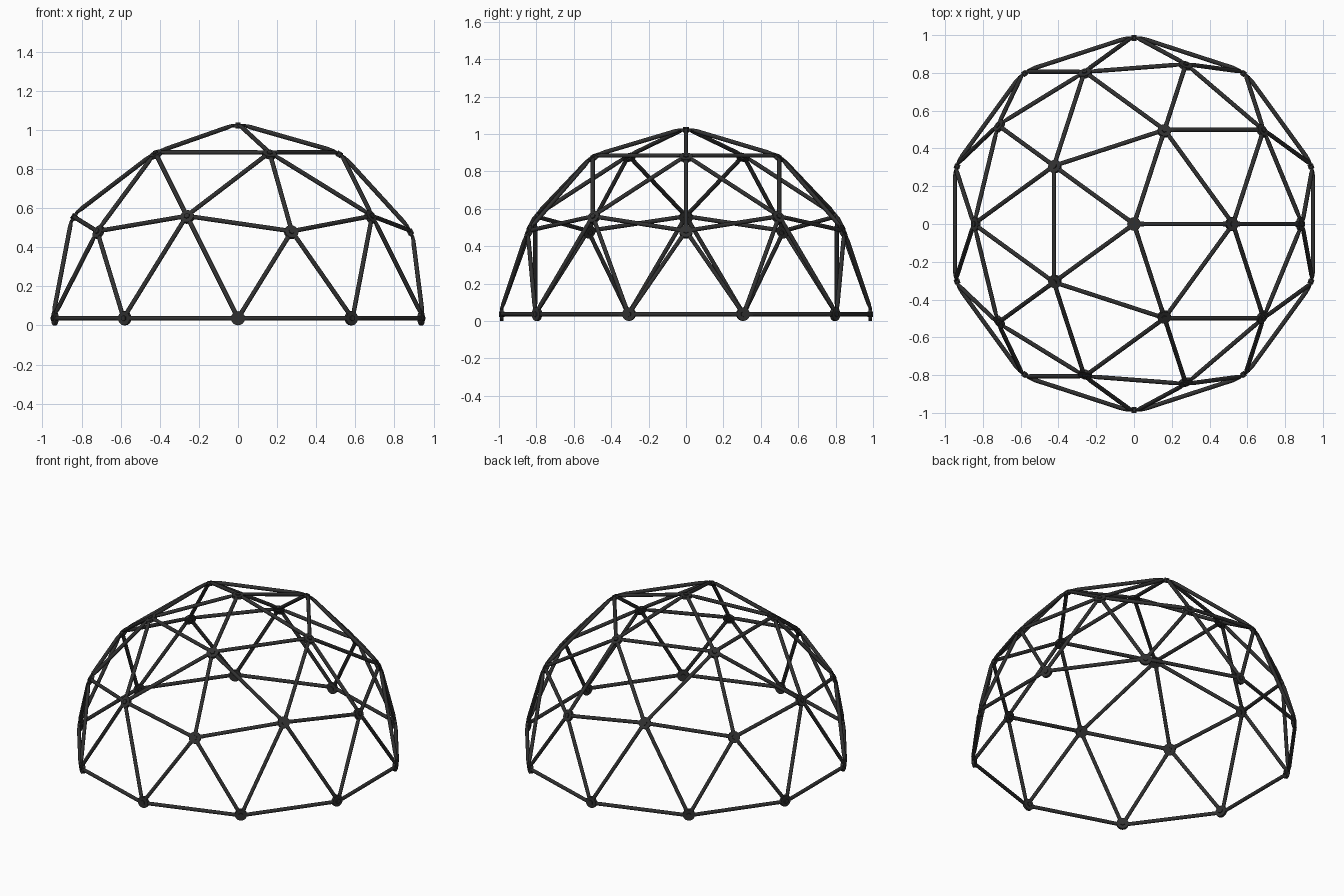
import bpy, bmesh, math
from mathutils import Vector, Matrix

if "Cube" in bpy.data.objects:
    bpy.data.objects.remove(bpy.data.objects["Cube"])

R = 0.985          # sphere radius to the hub centres
BASE = 0.037       # height of the base ring
ORIGIN = Vector((0, 0, BASE))

mat = bpy.data.materials.new("dark_metal")
mat.diffuse_color = (0.03, 0.03, 0.03, 1)
mat.use_nodes = True
mat.node_tree.nodes["Principled BSDF"].inputs["Base Color"].default_value = mat.diffuse_color


def finish(bm, name):
    bmesh.ops.recalc_face_normals(bm, faces=bm.faces)
    me = bpy.data.meshes.new(name)
    bm.to_mesh(me)
    bm.free()
    me.materials.append(mat)
    ob = bpy.data.objects.new(name, me)
    bpy.context.collection.objects.link(ob)
    bpy.ops.object.select_all(action='DESELECT')
    ob.select_set(True)
    bpy.context.view_layer.objects.active = ob
    bpy.ops.object.shade_smooth_by_angle(angle=math.radians(35))
    ob.select_set(False)
    return ob


def ring(count, polar, start):
    return [Vector((math.sin(polar) * math.cos(start + i * math.tau / count),
                    math.sin(polar) * math.sin(start + i * math.tau / count),
                    math.cos(polar))) for i in range(count)]


# Hub directions of a two-frequency icosahedral hemisphere
a = math.atan(2)
mid = math.acos(math.sqrt((5 - math.sqrt(5)) / 10))
hubs = [Vector((0, 0, 1))]
hubs += ring(5, a / 2, 0)
hubs += ring(5, mid, math.pi / 5)
hubs += ring(5, a, 0)
hubs += ring(10, math.pi / 2, math.pi / 10)


def strut(p, q, name):
    # Round tube whose flattened ends bend to lie tangent to the sphere
    chord = (q - p).normalized()
    side = p.cross(q).normalized()
    tp = (chord - p * chord.dot(p)).normalized()
    tq = (-chord + q * chord.dot(q)).normalized()
    P, Q = p * R + ORIGIN, q * R + ORIGIN
    bp, bq = P + tp * 0.036, Q + tq * 0.036
    c = (bq - bp).normalized()
    up = side.cross(c)
    if up.dot(p) < 0:
        up = -up
    half_p, half_q = (p + up).normalized(), (q + up).normalized()
    flat, part, tube = (0.013, 0.006), (0.0125, 0.008), (0.0115, 0.0115)
    sections = [(P, p, flat), (P + tp * 0.022, p, flat), (bp, half_p, part),
                (bp + c * 0.03, up, tube), (bq - c * 0.03, up, tube),
                (bq, half_q, part), (Q + tq * 0.022, q, flat), (Q, q, flat)]
    bm = bmesh.new()
    n = 12
    loops = []
    for pos, nrm, (w, h) in sections:
        loops.append([bm.verts.new(pos + side * (w * math.cos(k * math.tau / n))
                                   + nrm * (h * math.sin(k * math.tau / n)))
                      for k in range(n)])
    for l0, l1 in zip(loops, loops[1:]):
        for k in range(n):
            bm.faces.new((l0[k], l0[(k + 1) % n], l1[(k + 1) % n], l1[k]))
    bm.faces.new(loops[0])
    bm.faces.new(loops[-1])
    finish(bm, name)


def hub(d, name):
    # Round plate with a hexagonal bolt through it
    bm = bmesh.new()
    rot = d.to_track_quat('Z', 'Y').to_matrix().to_4x4()
    place = Matrix.Translation(d * R + ORIGIN) @ rot
    for sides, rad, depth in ((24, 0.036, 0.017), (6, 0.015, 0.030)):
        bmesh.ops.create_cone(bm, cap_ends=True, segments=sides, radius1=rad,
                              radius2=rad, depth=depth, matrix=place)
    finish(bm, name)


# Hubs
for i, d in enumerate(hubs):
    hub(d, f"hub_{i:02d}")

# Struts between neighbouring hubs
count = 0
for i, p in enumerate(hubs):
    for q in hubs[i + 1:]:
        if (p - q).length < 0.7:
            strut(p, q, f"strut_{count:02d}")
            count += 1
